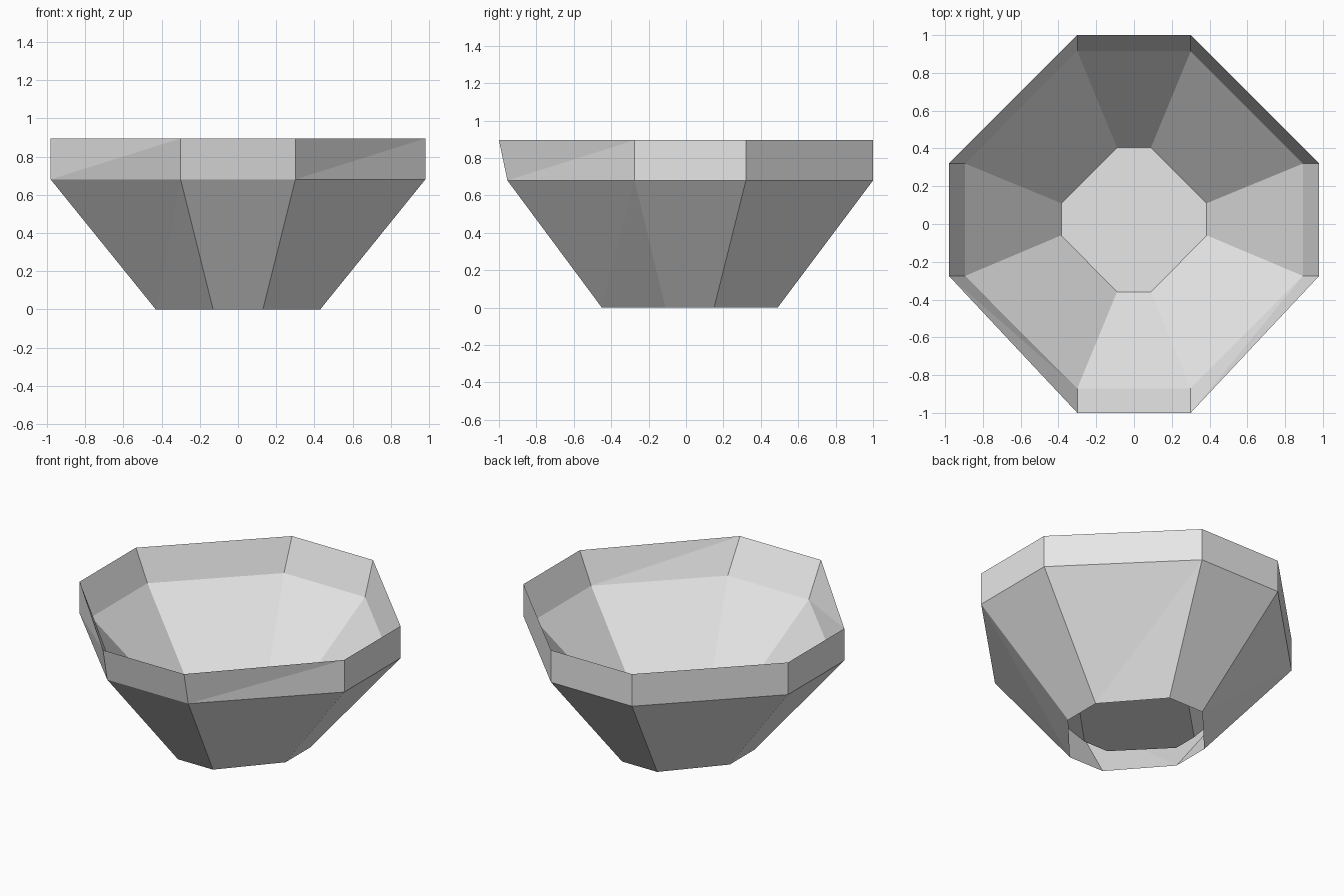
import bpy
import bmesh

cube = bpy.data.objects.get("Cube")
if cube:
    bpy.data.objects.remove(cube, do_unlink=True)

# Plain grey material
grey = bpy.data.materials.new("light_grey")
grey.use_nodes = True
colour = (0.8, 0.8, 0.8, 1.0)
grey.diffuse_color = colour
grey.node_tree.nodes["Principled BSDF"].inputs["Base Color"].default_value = colour


def octagon(bm, z, side, flat, front, back, flat_front, flat_back):
    """Eight-sided ring, symmetric in x, running counter-clockwise from above."""
    right = [(-flat, back), (-side, flat_back), (-side, flat_front), (-flat, front)]
    left = [(-x, y) for x, y in reversed(right)]
    return [bm.verts.new((x, y, z)) for x, y in right + left]


def bridge(bm, low, high):
    """Join two rings with faceted walls."""
    for i in range(len(low)):
        j = (i + 1) % len(low)
        bm.faces.new((low[i], low[j], high[j]))
        bm.faces.new((low[i], high[j], high[i]))


bm = bmesh.new()

# Outer shell: open foot, shoulder, rim
foot = octagon(bm, 0.0, 0.43, 0.13, -0.45, 0.49, -0.11, 0.15)
shoulder = octagon(bm, 0.68, 0.98, 0.30, -0.955, 1.0, -0.275, 0.32)
rim = octagon(bm, 0.895, 0.98, 0.30, -1.0, 1.0, -0.275, 0.32)

# Inner shell: ledge and raised floor
ledge = octagon(bm, 0.68, 0.895, 0.30, -0.87, 0.915, -0.275, 0.32)
floor = octagon(bm, 0.085, 0.385, 0.09, -0.36, 0.405, -0.06, 0.11)

rings = [foot, shoulder, rim, ledge, floor]
for low, high in zip(rings, rings[1:]):
    bridge(bm, low, high)
bm.faces.new(floor)

mesh = bpy.data.meshes.new("bowl")
bm.to_mesh(mesh)
bm.free()
mesh.materials.append(grey)
bowl = bpy.data.objects.new("bowl", mesh)
bpy.context.collection.objects.link(bowl)
